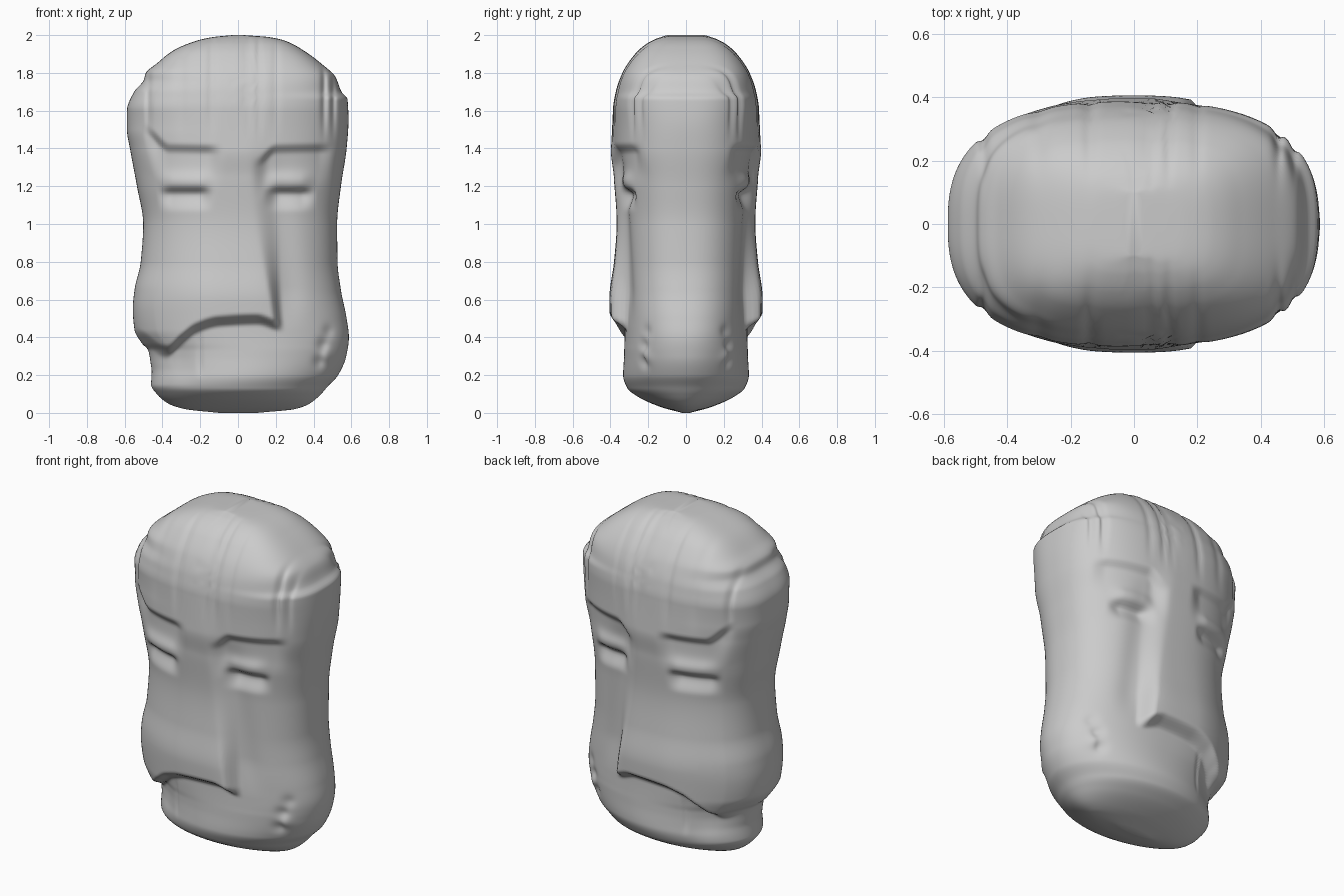
import bpy, bmesh
from math import sin, cos, pi, exp, copysign

if "Cube" in bpy.data.objects:
    bpy.data.objects.remove(bpy.data.objects["Cube"])

ROWS, SEGS = 230, 260

# silhouettes: (height, value)
LEFT = [(0, .10), (.02, .28), (.05, .37), (.1, .43), (.15, .46), (.22, .457), (.26, .462), (.33, .475),
        (.37, .51), (.44, .548), (.55, .557), (.65, .548), (.8, .515), (1, .502), (1.2, .535), (1.4, .572),
        (1.5, .588), (1.6, .588), (1.7, .55), (1.76, .50), (1.8, .488), (1.85, .43), (1.92, .34),
        (1.97, .22), (1.99, .13), (2, .03)]
RIGHT = [(0, .10), (.02, .30), (.05, .38), (.1, .44), (.14, .475), (.2, .53), (.3, .573), (.4, .587),
         (.5, .575), (.65, .545), (.8, .527), (1, .525), (1.2, .545), (1.4, .575), (1.55, .585),
         (1.66, .58), (1.7, .548), (1.78, .515), (1.85, .44), (1.92, .345), (1.97, .25), (1.99, .16), (2, .03)]
DEPTH = [(0, .02), (.03, .13), (.08, .245), (.13, .31), (.2, .333), (.3, .328), (.45, .325), (.6, .33),
         (1, .337), (1.25, .36), (1.4, .387), (1.6, .387), (1.7, .372), (1.8, .337), (1.9, .27),
         (1.95, .215), (1.98, .16), (2, .10)]
NOSE = [(.3, .078), (.6, .076), (.8, .048), (1, .03), (1.2, .025), (1.4, .01), (1.6, 0)]
LOWER_EDGE = [(-.6, .47), (-.5, .41), (-.38, .335), (-.3, .40), (-.22, .46), (-.1, .495), (.1, .505), (.22, .47), (.4, .45)]
SQUARE = [(0, 2.0), (.15, 2.0), (.5, 2.3), (1, 2.45), (1.5, 2.5), (1.7, 2.8), (1.9, 3.4), (2, 3.6)]


def curve(table, t):
    """Monotone smooth interpolation of a table."""
    if t <= table[0][0]:
        return table[0][1]
    if t >= table[-1][0]:
        return table[-1][1]
    i = next(k for k in range(len(table) - 1) if t <= table[k + 1][0])

    def slope(k):
        return (table[k + 1][1] - table[k][1]) / (table[k + 1][0] - table[k][0])

    def tangent(k):
        if k == 0 or k == len(table) - 1:
            return slope(min(k, len(table) - 2))
        a, b = slope(k - 1), slope(k)
        return 2 * a * b / (a + b) if a * b > 0 else 0

    (a, p), (b, q) = table[i], table[i + 1]
    h, u = b - a, (t - a) / (b - a)
    return (p * (1 + 2 * u) * (1 - u) ** 2 + q * u * u * (3 - 2 * u)
            + h * u * (1 - u) * (tangent(i) * (1 - u) - tangent(i + 1) * u))


def step(a, b, t):
    t = min(1, max(0, (t - a) / (b - a)))
    return t * t * (3 - 2 * t)


def band(a, b, soft, t):
    return step(a - soft, a + soft, t) * (1 - step(b - soft, b + soft, t))


def bump(c, w, t):
    return exp(-((t - c) / w) ** 2)


def relief(x, z, nose):
    """Carved features, as an offset in depth."""
    d = 0
    # nose wedge and left cheek, overhanging the mouth
    edge = .11 + (1.4 - z) * .11
    left = .55 + .45 * step(-.5, -.12, x)
    zb = curve(LOWER_EDGE, x)
    soft = .03 + .04 * step(.5, 1.1, z)
    d += nose * left * (1 - step(edge - soft, edge + soft, x)) * step(zb - .045, zb + .025, z)
    # hollow below the left cheek, line beside the chin
    d -= .022 * (1 - step(-.32, -.19, x)) * step(.12, .3, z) * (1 - step(zb - .06, zb + .03, z))
    d -= .008 * bump(-.2, .013, x) * band(.22, .42, .05, z)
    # hollow beside the nose
    d -= .018 * bump(edge + .07, .08, x) * band(.55, 1.3, .12, z)
    # brows, the outer end of the left one and inner end of the right one curving
    for a, b, side in ((-.47, -.12, -1), (.12, .47, 1)):
        zz = z - (.10 * step(-.36, -.50, x) if side < 0 else -.07 * step(.2, .1, x))
        zz -= .02 * side * (x - (a + b) / 2)
        d -= .032 * band(a, b, .05, x) * (1 - step(1.37, 1.43, zz)) * step(1.18, 1.39, zz)
    # eyes: full upper lids over a shallow slit
    for a, b in ((-.39, -.165), (.175, .375)):
        m = band(a, b, .045, x)
        d += .014 * m * bump(1.23, .04, z)
        d -= .036 * m * step(1.06, 1.165, z) * (1 - step(1.155, 1.205, z))
    # hair-like forehead folds
    f = step(1.4, 1.65, z)
    for c, w, h in ((-.30, .03, -.006), (-.14, .02, -.009), (.0, .014, -.010), (.055, .014, -.012),
                    (.11, .015, -.011), (.20, .02, -.006), (.455, .015, -.018), (.505, .014, -.018),
                    (-.475, .015, -.016)):
        d += h * f * bump(c, w, x)
    # dents on the right cheek
    for cx, cz, h in ((.45, .36, -.016), (.48, .43, -.012), (.43, .27, -.015), (.47, .30, .012)):
        d += h * bump(cx, .03, x) * bump(cz, .035, z)
    return d


# stone head: stacked rounded rings, same carved face on front and back
heights = [1 - cos(pi * (.02 + .96 * i / (ROWS - 1))) for i in range(ROWS)]
heights[0], heights[-1] = 0, 2

bm = bmesh.new()
rings = []
for z in heights:
    l, r, dep, nose, n = (curve(t, z) for t in (LEFT, RIGHT, DEPTH, NOSE, SQUARE))
    ring = []
    for j in range(SEGS):
        a = 2 * pi * (j + .5) / SEGS
        c = copysign(abs(cos(a)) ** (2 / n), cos(a))
        s = abs(sin(a)) ** (2 / n)
        x = (r - l) / 2 + (r + l) / 2 * c
        fade = min(1, 1.5 * s) * step(0, .12, z) * min(1, dep / .25)
        y = dep * s + relief(x, z, nose) * fade
        ring.append(bm.verts.new((x, copysign(max(y, .001), sin(a)), z)))
    rings.append(ring)
for lo, hi in zip(rings, rings[1:]):
    for j in range(SEGS):
        k = (j + 1) % SEGS
        bm.faces.new((lo[j], lo[k], hi[k], hi[j]))
bm.faces.new(rings[0][::-1])
bm.faces.new(rings[-1])

mesh = bpy.data.meshes.new("stone_head")
bm.to_mesh(mesh)
bm.free()
head = bpy.data.objects.new("stone_head", mesh)
bpy.context.collection.objects.link(head)
for p in mesh.polygons:
    p.use_smooth = True
